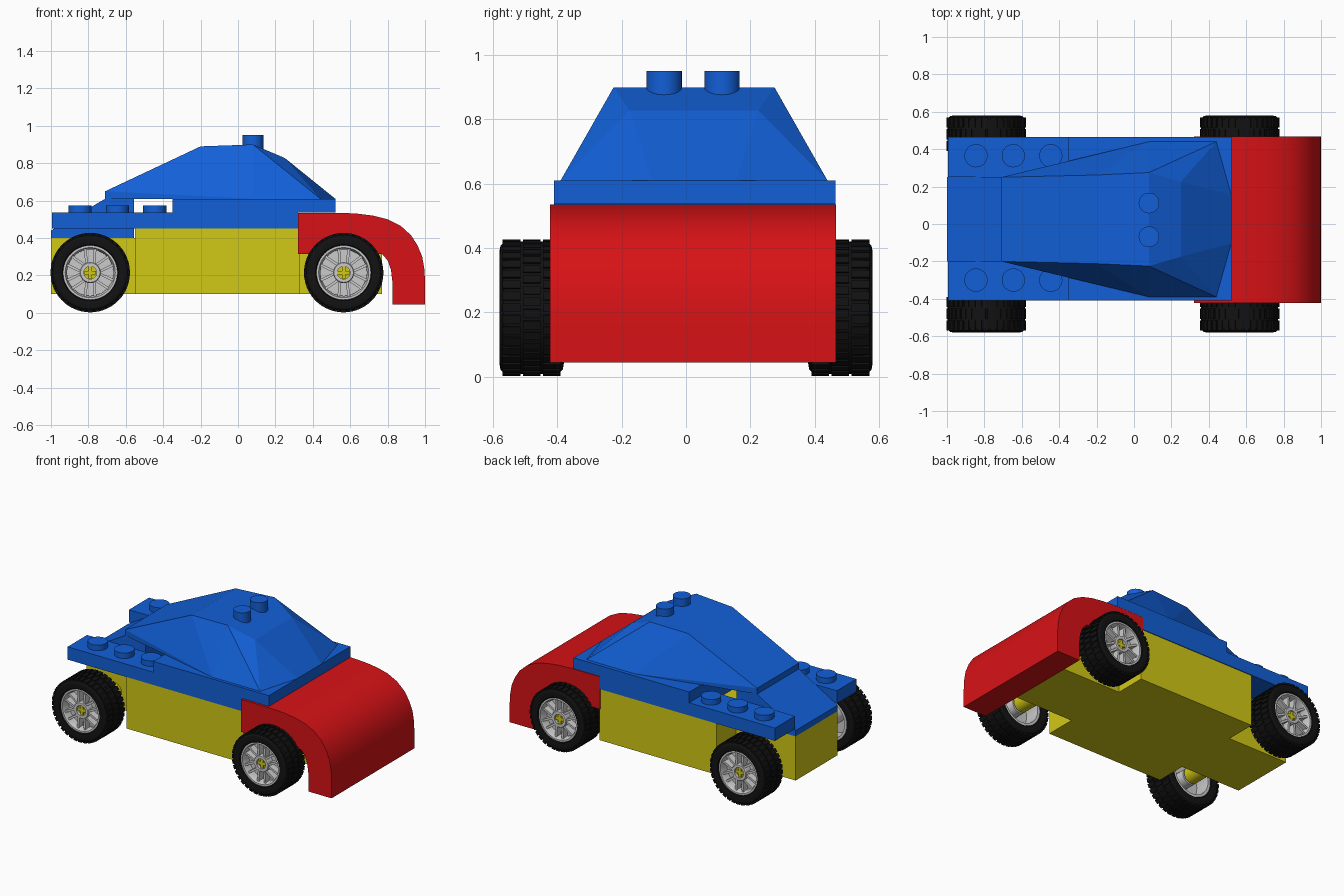
import bpy, bmesh
from math import pi, cos, sin
from mathutils import Matrix, Vector

if "Cube" in bpy.data.objects:
    bpy.data.objects.remove(bpy.data.objects["Cube"])

YC = 0.025  # centre line of the bodywork


def material(name, rgb):
    m = bpy.data.materials.new(name)
    m.diffuse_color = (*rgb, 1)
    m.use_nodes = True
    m.node_tree.nodes["Principled BSDF"].inputs["Base Color"].default_value = m.diffuse_color
    return m


RED = material("red", (0.68, 0.006, 0.008))
BLUE = material("blue", (0.006, 0.115, 0.68))
YELLOW = material("yellow", (0.64, 0.58, 0.008))
BLACK = material("black", (0.006, 0.006, 0.006))


def finish(bm, name, mat=None, smooth=False):
    bmesh.ops.recalc_face_normals(bm, faces=bm.faces)
    me = bpy.data.meshes.new(name)
    bm.to_mesh(me)
    bm.free()
    ob = bpy.data.objects.new(name, me)
    bpy.context.collection.objects.link(ob)
    if mat:
        me.materials.append(mat)
    if smooth:
        bpy.context.view_layer.objects.active = ob
        ob.select_set(True)
        bpy.ops.object.shade_smooth_by_angle(angle=pi / 6)
        ob.select_set(False)
    return ob


def add_box(bm, x, y, z, m=Matrix()):
    c = Vector(((x[0] + x[1]) / 2, (y[0] + y[1]) / 2, (z[0] + z[1]) / 2))
    s = (x[1] - x[0], y[1] - y[0], z[1] - z[0], 1)
    bmesh.ops.create_cube(bm, size=1, matrix=m @ Matrix.Translation(c) @ Matrix.Diagonal(s))


def box(name, x, y, z, mat):
    bm = bmesh.new()
    add_box(bm, x, y, z)
    return finish(bm, name, mat)


def cylinder(name, centre, r, h, mat, rot=Matrix(), seg=32):
    bm = bmesh.new()
    bmesh.ops.create_cone(bm, cap_ends=True, segments=seg, radius1=r, radius2=r, depth=h,
                          matrix=Matrix.Translation(centre) @ rot)
    return finish(bm, name, mat, True)


def extrude_profile(name, pts, y0, y1, mat, smooth=False):
    bm = bmesh.new()
    f = bm.faces.new([bm.verts.new((x, y0, z)) for x, z in pts])
    new = bmesh.ops.extrude_face_region(bm, geom=[f])["geom"]
    bmesh.ops.translate(bm, vec=(0, y1 - y0, 0),
                        verts=[v for v in new if isinstance(v, bmesh.types.BMVert)])
    return finish(bm, name, mat, smooth)


def lathe(bm, profile, seg=48):
    """Closed ring of (radius, y) points spun round the y axis."""
    rings = [[bm.verts.new((r * cos(a), y, r * sin(a))) for r, y in profile]
             for a in (2 * pi * i / seg for i in range(seg))]
    n = len(profile)
    for i in range(seg):
        a, b = rings[i], rings[(i + 1) % seg]
        for j in range(n):
            k = (j + 1) % n
            bm.faces.new((a[j], a[k], b[k], b[j]))


# Yellow chassis: narrow spine between the wheels, wide middle
box("chassis_front", (-1.0, -0.55), (-0.2, 0.25), (0.1, 0.4), YELLOW)
box("chassis_middle", (-0.55, 0.33), (-0.41, 0.46), (0.1, 0.45), YELLOW)
box("chassis_rear", (0.33, 0.77), (-0.2, 0.25), (0.1, 0.32), YELLOW)

# Blue plates: two front arms, a middle deck and the cabin base
for side, y in (("left", (0.25, 0.465)), ("right", (-0.41, -0.2))):
    box(f"{side}_front_arm", (-0.995, -0.35), y, (0.45, 0.537), BLUE)
    for i, x in enumerate((-0.845, -0.645, -0.445)):
        cylinder(f"{side}_arm_stud_{i}", (x, 0.365 if side == "left" else -0.3, 0.553),
                 0.062, 0.044, BLUE)
box("deck", (-0.35, 0.32), (-0.41, 0.465), (0.45, 0.54), BLUE)
box("cabin_base", (-0.35, 0.52), (-0.41, 0.465), (0.537, 0.61), BLUE)

# Sloped bonnet between the arms
extrude_profile("bonnet", [(-1, 0.4), (-1, 0.44), (-0.71, 0.61), (-0.555, 0.61), (-0.555, 0.4)],
                -0.2, 0.25, BLUE)

# Faceted cabin
bm = bmesh.new()
for x, half, z in ((-0.71, 0.225, 0.61), (-0.71, 0.225, 0.65), (-0.2, 0.237, 0.89),
                   (0.08, 0.25, 0.9), (0.08, 0.415, 0.61), (0.25, 0.2, 0.828),
                   (0.44, 0.415, 0.61), (0.52, 0.13, 0.61)):
    for s in (-1, 1):
        bm.verts.new((x, YC + s * half, z))
bmesh.ops.convex_hull(bm, input=bm.verts)
bmesh.ops.dissolve_limit(bm, angle_limit=0.02, verts=bm.verts, edges=bm.edges)
finish(bm, "cabin", BLUE)
for i, y in enumerate((-0.068, 0.112)):
    cylinder(f"roof_stud_{i}", (0.08, y, 0.9), 0.055, 0.1, BLUE)

# Curved red tail
extrude_profile("tail", [
    (0.32, 0.315), (0.32, 0.535), (0.55, 0.535), (0.64, 0.53), (0.72, 0.52), (0.8, 0.5),
    (0.87, 0.465), (0.925, 0.415), (0.96, 0.36), (0.985, 0.3), (0.997, 0.23), (1.0, 0.16),
    (1.0, 0.045), (0.825, 0.045), (0.825, 0.17), (0.818, 0.23), (0.8, 0.28), (0.77, 0.315)],
    -0.423, 0.467, RED, True)


# Wheels, modelled facing -y around the origin
def wheel(name, x, side):
    place = Matrix.Translation((x, side * 0.48, 0.215))
    if side > 0:
        place = place @ Matrix.Rotation(pi, 4, "Z")

    # tyre with centre groove and staggered tread blocks
    bm = bmesh.new()
    lathe(bm, [(0.143, -0.085), (0.15, -0.095), (0.175, -0.1), (0.192, -0.097), (0.202, -0.088),
               (0.206, -0.07), (0.206, 0.07), (0.202, 0.088), (0.192, 0.097), (0.175, 0.1),
               (0.15, 0.095), (0.143, 0.085)])
    n = 36
    for i in range(n):
        for row, (y0, y1) in enumerate(((-0.09, -0.035), (-0.027, 0.027), (0.035, 0.09))):
            turn = Matrix.Rotation(2 * pi * (i + 0.5 * (row % 2)) / n, 4, "Y")
            add_box(bm, (-0.013, 0.013), (y0, y1), (0.195, 0.212), turn)
    finish(bm, name + "_tyre", BLACK, True).matrix_world = place

    # rim: barrel, paired spokes, hub and back plate
    bm = bmesh.new()
    lathe(bm, [(0.146, -0.088), (0.146, 0.088), (0.128, 0.088), (0.124, -0.06), (0.134, -0.088)])
    lathe(bm, [(0.052, -0.08), (0.056, -0.074), (0.056, 0.07), (0.034, 0.07), (0.034, -0.08)], 24)
    lathe(bm, [(0.13, -0.03), (0.13, -0.015), (0.04, -0.015), (0.04, -0.03)])
    for i in range(6):
        turn = Matrix.Rotation(i * pi / 3, 4, "Y")
        for s in (-1, 1):
            spread = turn @ Matrix.Translation((s * 0.016, 0, 0)) @ Matrix.Rotation(s * 0.08, 4, "Y")
            add_box(bm, (-0.007, 0.007), (-0.075, -0.025), (0.042, 0.131), spread)
    finish(bm, name + "_rim", None, True).matrix_world = place

    # axle stub, with a crossed end showing in the hub
    ys = (side * 0.2, side * 0.54)
    cylinder(name + "_axle", (x, sum(ys) / 2, 0.215), 0.035, 0.34, YELLOW,
             Matrix.Rotation(pi / 2, 4, "X"), 24)
    cylinder(name + "_axle_collar", (x, side * 0.3, 0.215), 0.055, 0.2, YELLOW,
             Matrix.Rotation(pi / 2, 4, "X"), 24)
    bm = bmesh.new()
    add_box(bm, (-0.032, 0.032), (-0.072, -0.05), (-0.01, 0.01))
    add_box(bm, (-0.01, 0.01), (-0.072, -0.05), (-0.032, 0.032))
    finish(bm, name + "_axle_cross", YELLOW).matrix_world = place


for end, x in (("front", -0.79), ("rear", 0.565)):
    for label, side in (("right", -1), ("left", 1)):
        wheel(f"{end}_{label}_wheel", x, side)
